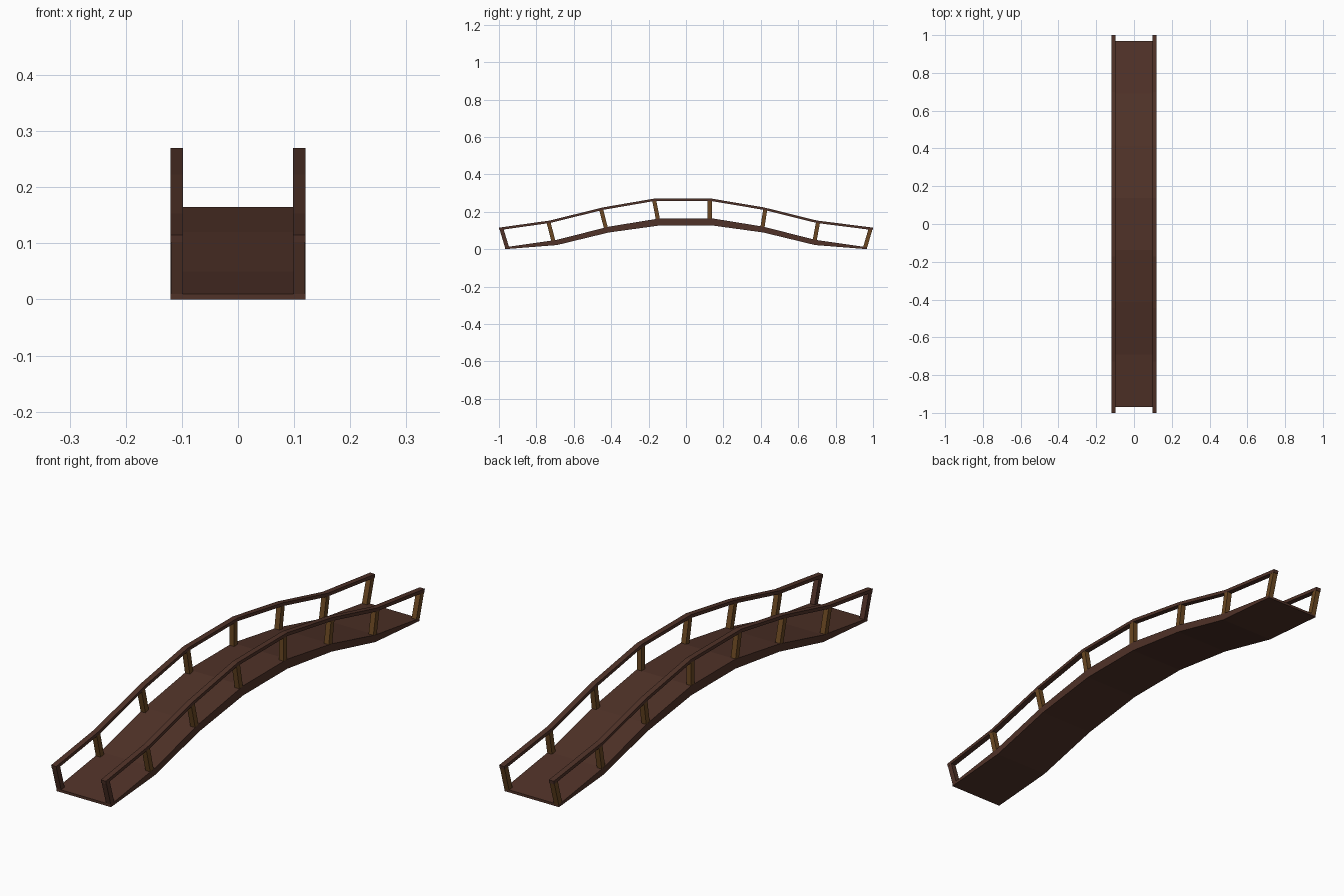
import bpy, bmesh

if "Cube" in bpy.data.objects:
    bpy.data.objects.remove(bpy.data.objects["Cube"])


def material(name, rgb):
    m = bpy.data.materials.new(name)
    m.diffuse_color = (*rgb, 1)
    m.use_nodes = True
    m.node_tree.nodes["Principled BSDF"].inputs["Base Color"].default_value = m.diffuse_color
    return m


DARK = material("dark_wood", (0.080, 0.032, 0.021))
TAN = material("golden_wood", (0.145, 0.064, 0.016))


def ribbon(name, top, bottom, x0, x1, mat):
    """Closed strip between two (y, z) lines, spanning x0 to x1."""
    bm = bmesh.new()
    rings = [[bm.verts.new((x, y, z)) for x, (y, z) in
              ((x0, b), (x1, b), (x1, t), (x0, t))] for t, b in zip(top, bottom)]
    for r, s in zip(rings, rings[1:]):
        for i in range(4):
            j = (i + 1) % 4
            bm.faces.new((r[i], r[j], s[j], s[i]))
    bm.faces.new(rings[0])
    bm.faces.new(rings[-1])
    bmesh.ops.recalc_face_normals(bm, faces=bm.faces)
    me = bpy.data.meshes.new(name)
    bm.to_mesh(me)
    bm.free()
    me.materials.append(mat)
    ob = bpy.data.objects.new(name, me)
    bpy.context.collection.objects.link(ob)


# arched deck, tapering to thin ends
joints = [-0.968, -0.69, -0.414, -0.138, 0.138, 0.414, 0.69, 0.968]
arch_top = [0.01, 0.05, 0.12, 0.165]
arch_low = [0.0, 0.022, 0.089, 0.127]
deck_top = list(zip(joints, arch_top + arch_top[::-1]))
deck_low = list(zip(joints, arch_low + arch_low[::-1]))
ribbon("deck", deck_top, deck_low, -0.12, 0.12, DARK)

# handrail line
rail_y = [-1.0, -0.728, -0.445, -0.172, 0.138, 0.417, 0.70, 1.0]
rail_z = [0.115, 0.153, 0.223, 0.27, 0.27, 0.223, 0.153, 0.115]
rail_top = list(zip(rail_y, rail_z))
rail_low = [(y * 0.998, z - 0.013) for y, z in rail_top]

# leaning posts: (foot centre, head centre, foot height, head height)
feet = [-0.956, -0.709, -0.428, -0.150, 0.127, 0.408, 0.687, 0.957]
heads = [-0.986, -0.735, -0.454, -0.170, 0.127, 0.424, 0.706, 0.986]
foot_z = [0.007, 0.042, 0.112, 0.158, 0.158, 0.112, 0.042, 0.007]
W = 0.011

for side, x0, x1 in (("left", -0.12, -0.098), ("right", 0.098, 0.12)):
    ribbon(side + "_handrail", rail_top, rail_low, x0, x1, DARK)
    for i in range(8):
        hz = rail_z[i] - 0.009
        ribbon(f"{side}_post_{i + 1}",
               [(feet[i] - W, foot_z[i]), (heads[i] - W, hz)],
               [(feet[i] + W, foot_z[i]), (heads[i] + W, hz)],
               x0 + 0.0005, x1 - 0.0005, DARK if i == 0 else TAN)
